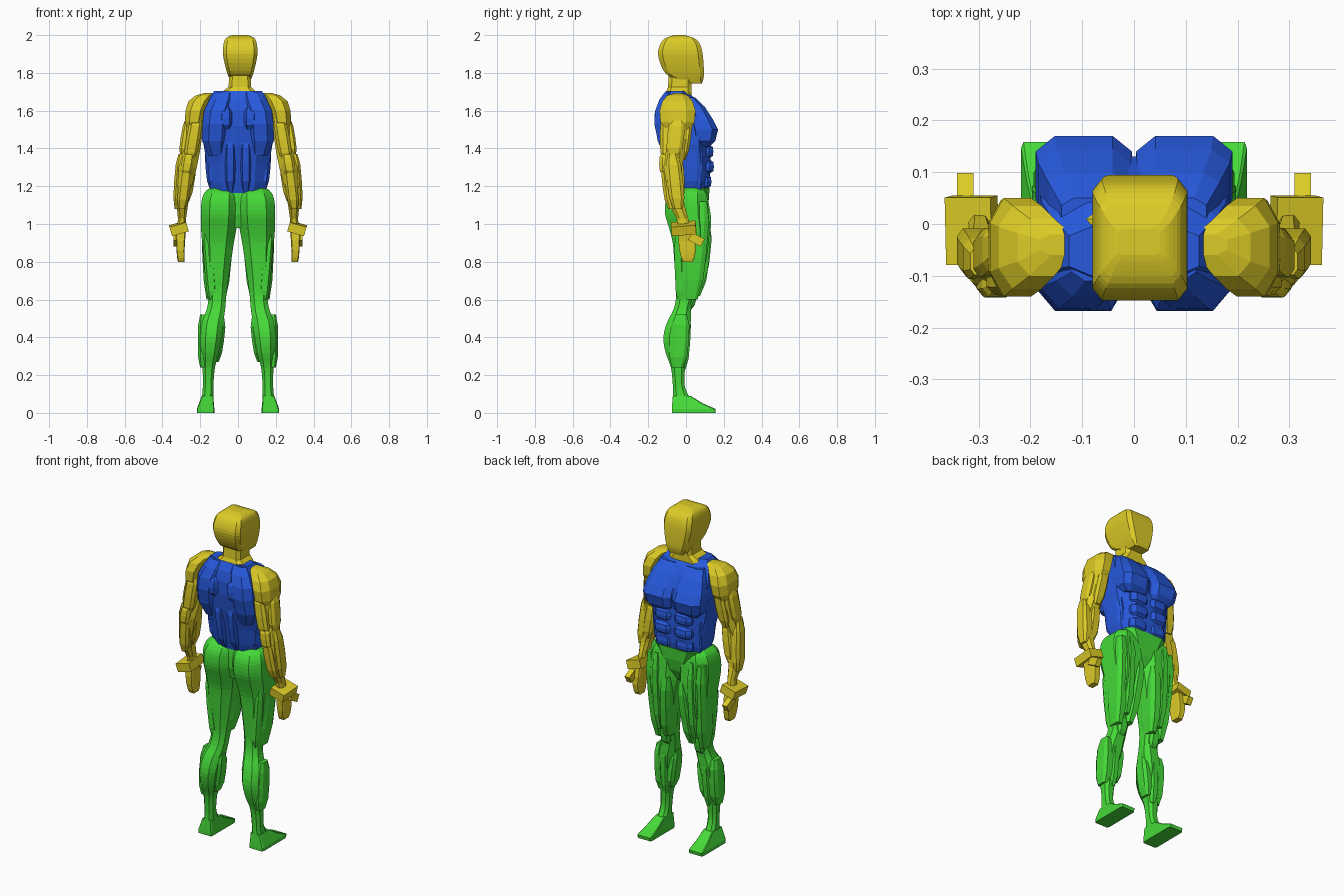
import bpy, bmesh
from mathutils import Matrix, Euler

def mat(name, c):
    m = bpy.data.materials.new(name)
    m.diffuse_color = (*c, 1)
    return m

SKIN = mat("yellow", (0.72, 0.60, 0.02))
SHIRT = mat("blue", (0.02, 0.10, 0.72))
PANTS = mat("green", (0.06, 0.70, 0.04))

def finish(name, bm, material):
    bmesh.ops.recalc_face_normals(bm, faces=bm.faces)
    me = bpy.data.meshes.new(name)
    bm.to_mesh(me)
    bm.free()
    me.materials.append(material)
    ob = bpy.data.objects.new(name, me)
    bpy.context.collection.objects.link(ob)
    return ob

def catmull(a, b, c, d, t):
    return [0.5 * (2*q + (r-p)*t + (2*p-5*q+4*r-s)*t*t + (3*q-p-3*r+s)*t**3)
            for p, q, r, s in zip(a, b, c, d)]

def loft(name, secs, material, s=1, ch=0.25, sub=1):
    """Stack chamfered rectangles; each section is (z, x0, x1, y0, y1)."""
    rows, n = [], len(secs)
    for i in range(n - 1):
        for k in range(sub):
            rows.append(catmull(secs[max(i-1, 0)], secs[i], secs[i+1],
                                secs[min(i+2, n-1)], k / sub))
    rows.append(secs[-1])
    bm, rings = bmesh.new(), []
    for z, x0, x1, y0, y1 in rows:
        c, d = (x1 - x0) * ch, (y1 - y0) * ch
        pts = [(x0+c, y0), (x1-c, y0), (x1, y0+d), (x1, y1-d),
               (x1-c, y1), (x0+c, y1), (x0, y1-d), (x0, y0+d)]
        rings.append([bm.verts.new((s*x, y, z)) for x, y in pts])
    for a, b in zip(rings, rings[1:]):
        for j in range(8):
            bm.faces.new((a[j], a[(j+1) % 8], b[(j+1) % 8], b[j]))
    bm.faces.new(rings[0])
    bm.faces.new(rings[-1])
    return finish(name, bm, material)

def slab(name, z0, z1, x0, x1, y0, y1, material, s=1, dx=0, dy=0):
    """Muscle: a bulging block with tapered ends, leaning by dx, dy at the top."""
    h, w, d = z1 - z0, (x1 - x0) * 0.2, (y1 - y0) * 0.2
    secs = []
    for t, k in ((0, 1), (0.2, 0.15), (0.5, 0), (0.8, 0.15), (1, 1)):
        ox, oy = dx * (t - .5), dy * (t - .5)
        secs.append((z0 + h*t, x0+w*k+ox, x1-w*k+ox, y0+d*k+oy, y1-d*k+oy))
    return loft(name, secs, material, s, 0.2)

def box(name, centre, size, rot, material):
    bm = bmesh.new()
    bmesh.ops.create_cube(bm, size=1, matrix=Matrix.LocRotScale(centre, Euler(rot), size))
    return finish(name, bm, material)

# Head and neck
loft("head", [(1.745, -.035, .06, .03, .085), (1.78, -.05, .075, -.085, .094),
              (1.83, -.066, .09, -.128, .094), (1.90, -.08, .103, -.148, .088),
              (1.95, -.077, .10, -.137, .075), (1.98, -.066, .09, -.115, .05),
              (1.995, -.045, .068, -.08, .01), (2.0, -.03, .05, -.06, -.01)],
     SKIN, ch=0.1, sub=3)
loft("neck", [(1.66, -.12, .12, -.11, .03), (1.70, -.085, .095, -.105, .03),
              (1.725, -.05, .07, -.095, .03), (1.82, -.045, .068, -.09, .03)], SKIN, ch=0.15)

# Torso core
loft("torso", [(1.165, -.14, .14, -.07, .115), (1.22, -.158, .158, -.085, .125),
               (1.32, -.165, .165, -.105, .13), (1.42, -.182, .182, -.13, .125),
               (1.52, -.185, .185, -.145, .13), (1.60, -.178, .178, -.145, .095),
               (1.66, -.16, .16, -.13, .055), (1.705, -.125, .125, -.105, .0)],
     SHIRT, ch=0.22)

for s, side in ((-1, "left"), (1, "right")):
    # Chest, abdomen and back muscles
    loft(side + "_chest", [(1.41, .02, .15, .06, .125), (1.44, .008, .18, .03, .155),
                           (1.50, .004, .19, .02, .17), (1.55, .006, .185, .01, .145),
                           (1.62, .01, .165, .0, .10), (1.67, .02, .14, -.02, .05)],
         SHIRT, s, 0.2)
    for i, (z, y) in enumerate(((1.185, .135), (1.265, .148), (1.345, .145))):
        slab(f"{side}_abdomen_{i}", z, z + .078, .006, .125, .03, y, SHIRT, s)
    slab(side + "_flank", 1.18, 1.42, .10, .172, -.06, .09, SHIRT, s, .02)
    slab(side + "_lower_back", 1.17, 1.46, .012, .07, -.125, 0, SHIRT, s, 0, -.05)
    loft(side + "_upper_back", [(1.36, .07, .155, -.115, -.02), (1.44, .055, .19, -.15, .0),
                                (1.47, .05, .19, -.155, .0), (1.53, .045, .188, -.168, .0),
                                (1.60, .035, .18, -.163, .0), (1.66, .02, .15, -.14, -.02),
                                (1.70, .02, .12, -.11, -.04)], SHIRT, s, 0.25)
    slab(side + "_shoulder_blade", 1.50, 1.62, .03, .10, -.168, -.05, SHIRT, s)

    # Leg core, from hip to ankle
    loft(side + "_leg", [(1.19, .04, .15, -.05, .085), (1.165, .006, .178, -.085, .105),
                         (1.12, .002, .193, -.108, .115), (1.05, .002, .197, -.11, .12),
                         (.98, .008, .196, -.09, .125), (.90, .022, .19, -.07, .12),
                         (.80, .037, .183, -.062, .105), (.70, .052, .17, -.055, .075),
                         (.62, .062, .157, -.052, .045), (.55, .068, .165, -.065, .028),
                         (.48, .078, .19, -.10, .025), (.40, .088, .198, -.12, .015),
                         (.32, .102, .196, -.108, .002), (.24, .122, .188, -.08, -.005),
                         (.15, .13, .186, -.07, -.008), (.09, .13, .19, -.07, .015),
                         (.05, .13, .198, -.072, .05)],
         PANTS, s, 0.24, 3)
    # Foot
    loft(side + "_foot", [(0, .125, .218, -.075, .155), (.02, .125, .218, -.075, .158),
                          (.05, .128, .207, -.073, .09), (.09, .13, .192, -.07, .025)],
         PANTS, s, 0.05)
    # Thigh and calf muscles
    slab(side + "_thigh_inner", .62, 1.0, .035, .10, .0, .125, PANTS, s, -.03, .05)
    slab(side + "_thigh_middle", .66, 1.13, .09, .145, .0, .128, PANTS, s, 0, .03)
    slab(side + "_thigh_outer", .60, 1.12, .125, .19, -.01, .11, PANTS, s, .02, .05)
    slab(side + "_thigh_side", .56, .98, .12, .178, -.06, .035, PANTS, s, .035, -.01)
    slab(side + "_knee", .55, .66, .08, .145, -.02, .055, PANTS, s, 0, .02)
    slab(side + "_calf_outer", .24, .52, .15, .213, -.085, .015, PANTS, s, 0, .02)
    slab(side + "_calf_inner", .27, .50, .074, .14, -.08, .01, PANTS, s, -.03, .0)
    slab(side + "_shin", .23, .52, .115, .165, -.05, .022, PANTS, s, -.01, .02)

    # Arm core and shoulder cap
    loft(side + "_arm", [(1.64, .16, .245, -.115, .03), (1.55, .18, .27, -.125, .035),
                         (1.45, .192, .288, -.11, .015), (1.38, .202, .30, -.115, -.002),
                         (1.30, .218, .318, -.128, -.022), (1.20, .243, .325, -.115, -.018),
                         (1.10, .265, .325, -.088, -.008), (1.03, .275, .318, -.05, .012),
                         (.97, .28, .322, -.04, .025)], SKIN, s, 0.25)
    loft(side + "_shoulder", [(1.46, .21, .27, -.09, .0), (1.54, .185, .282, -.135, .045),
                              (1.60, .172, .278, -.14, .05), (1.65, .15, .262, -.125, .035),
                              (1.68, .13, .225, -.10, .01), (1.693, .10, .18, -.06, -.02)],
         SKIN, s, 0.25)
    # Arm muscles
    slab(side + "_biceps", 1.34, 1.56, .205, .275, -.04, .025, SKIN, s, -.03, .03)
    slab(side + "_triceps", 1.33, 1.57, .20, .275, -.138, -.06, SKIN, s, -.04, .0)
    slab(side + "_upper_arm_side", 1.36, 1.56, .245, .303, -.10, -.01, SKIN, s, -.03, .02)
    slab(side + "_elbow", 1.26, 1.38, .235, .30, -.142, -.06, SKIN, s, -.02, .0)
    slab(side + "_forearm_outer", 1.08, 1.37, .275, .338, -.10, -.015, SKIN, s, -.02, -.03)
    slab(side + "_forearm_inner", 1.12, 1.36, .228, .295, -.09, -.008, SKIN, s, -.035, -.01)
    slab(side + "_forearm_back", 1.08, 1.33, .25, .315, -.125, -.05, SKIN, s, -.03, -.03)

    # Wrist band, hand and thumb
    box(side + "_wrist_band", (s*.313, -.012, .977), (.092, .13, .05), (.08, s*.28, 0), SKIN)
    loft(side + "_hand", [(.96, .277, .335, -.04, .04), (.91, .28, .328, -.04, .05),
                          (.86, .283, .326, -.035, .052), (.82, .283, .322, -.025, .045),
                          (.80, .283, .318, -.015, .035)], SKIN, s, 0.1)
    box(side + "_thumb", (s*.326, .055, .918), (.032, .075, .045), (-.5, 0, 0), SKIN)

# Pelvis front wedge
loft("pelvis", [(.98, -.02, .02, -.05, .07), (1.05, -.055, .055, -.07, .105),
                (1.12, -.10, .10, -.07, .12), (1.19, -.14, .14, -.06, .125)], PANTS, ch=0.15)
